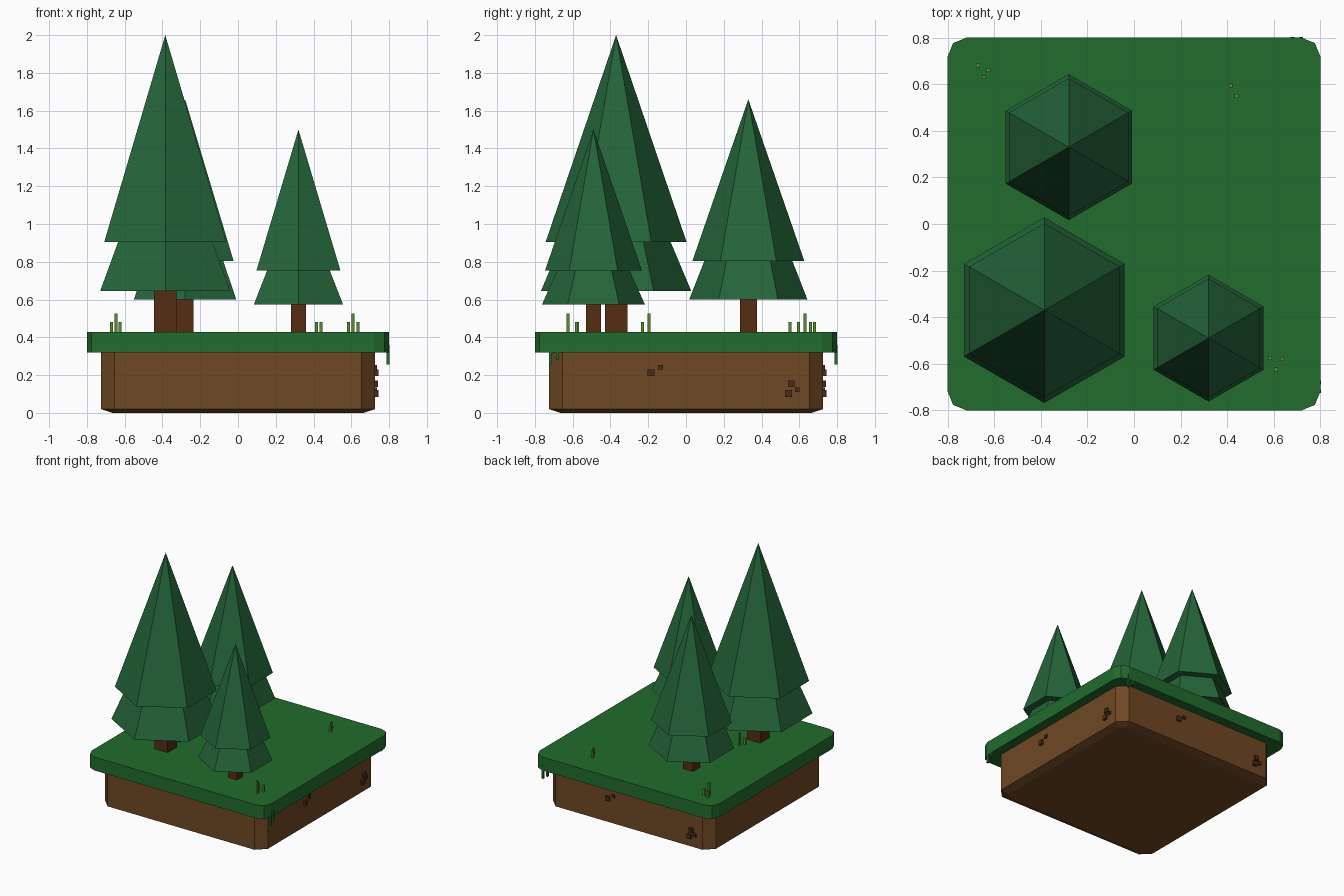
import bpy, bmesh, math

if "Cube" in bpy.data.objects:
    bpy.data.objects.remove(bpy.data.objects["Cube"])


def material(name, rgb):
    m = bpy.data.materials.new(name)
    m.diffuse_color = (*rgb, 1)
    m.use_nodes = True
    m.node_tree.nodes["Principled BSDF"].inputs["Base Color"].default_value = m.diffuse_color
    return m


GRASS = material("grass green", (0.016, 0.15, 0.026))
PINE = material("pine green", (0.018, 0.13, 0.042))
BARK = material("bark", (0.09, 0.025, 0.007))
DIRT = material("dirt", (0.16, 0.065, 0.017))
STONE = material("dark dirt", (0.07, 0.025, 0.008))
BLADE = material("blade green", (0.09, 0.28, 0.025))


def finish(bm, name, mat):
    bmesh.ops.recalc_face_normals(bm, faces=bm.faces)
    me = bpy.data.meshes.new(name)
    bm.to_mesh(me)
    bm.free()
    me.materials.append(mat)
    ob = bpy.data.objects.new(name, me)
    bpy.context.collection.objects.link(ob)
    return ob


def add_box(bm, center, size):
    verts = bmesh.ops.create_cube(bm, size=1)["verts"]
    bmesh.ops.scale(bm, vec=size, verts=verts)
    bmesh.ops.translate(bm, vec=center, verts=verts)


def boxes(name, items, mat):
    bm = bmesh.new()
    for center, size in items:
        add_box(bm, center, size)
    return finish(bm, name, mat)


def outline(half, cut, segments):
    """Square outline with rounded or chamfered corners."""
    pts = []
    for q in range(4):
        mid = math.radians(45 + 90 * q)
        cx = math.copysign(half - cut, math.cos(mid))
        cy = math.copysign(half - cut, math.sin(mid))
        for i in range(segments + 1):
            a = math.radians(90 * q + 90 * i / segments)
            pts.append((cx + cut * math.cos(a), cy + cut * math.sin(a)))
    return pts


def slab(name, layers, mat):
    """Stack of outlines (z, points), joined and capped."""
    bm = bmesh.new()
    rings = [[bm.verts.new((x, y, z)) for x, y in pts] for z, pts in layers]
    n = len(rings[0])
    for a, b in zip(rings, rings[1:]):
        for i in range(n):
            j = (i + 1) % n
            bm.faces.new((a[i], a[j], b[j], b[i]))
    bm.faces.new(rings[0])
    bm.faces.new(rings[-1])
    return finish(bm, name, mat)


# Ground block and turf
slab("dirt_block", [(0, outline(0.665, 0.03, 1)), (0.02, outline(0.725, 0.07, 1)),
                    (0.33, outline(0.725, 0.07, 1))], DIRT)
slab("grass_slab", [(0.32, outline(0.8, 0.08, 2)), (0.428, outline(0.8, 0.08, 2))], GRASS)


# Trees: two six-sided cones over a square trunk
def tree(label, x, y, trunk, tiers):
    low = tiers[0][1]
    boxes(label + "_trunk", [((x, y, (0.42 + low + 0.01) / 2),
                              (trunk, trunk, low + 0.01 - 0.42))], BARK)
    for k, (r, base, tip) in enumerate(tiers):
        bm = bmesh.new()
        ring = []
        for i in range(6):
            a = math.radians(90 + 60 * i)
            ring.append(bm.verts.new((x + r * math.cos(a), y + r * math.sin(a), base)))
        apex = bm.verts.new((x, y, tip))
        bm.faces.new(ring)
        for i in range(6):
            bm.faces.new((ring[i], ring[(i + 1) % 6], apex))
        finish(bm, f"{label}_{('lower', 'upper')[k]}_foliage", PINE)


tree("large_tree", -0.385, -0.37, 0.12, [(0.398, 0.645, 1.59), (0.373, 0.905, 2.0)])
tree("medium_tree", -0.28, 0.33, 0.09, [(0.313, 0.60, 1.40), (0.296, 0.805, 1.66)])
tree("small_tree", 0.32, -0.49, 0.08, [(0.272, 0.575, 1.18), (0.256, 0.755, 1.5)])

# Grass tufts: x, y, top height of each blade
tufts = {
    "back_left": [(-0.67, 0.68, 0.48), (-0.645, 0.63, 0.525), (-0.625, 0.66, 0.48)],
    "back_right": [(0.415, 0.595, 0.48), (0.44, 0.55, 0.48)],
    "front_right": [(0.585, -0.575, 0.48), (0.61, -0.625, 0.525), (0.635, -0.58, 0.48)],
    "under_tree": [(-0.34, -0.195, 0.525), (-0.365, -0.23, 0.48)],
}
for label, blades in tufts.items():
    boxes(label + "_tuft", [((x, y, (0.42 + top) / 2), (0.016, 0.016, top - 0.42))
                            for x, y, top in blades], BLADE)

# Side details, repeated on the right and back faces by a quarter turn
stones = [(-0.185, 0.212, 0.035), (-0.135, 0.242, 0.024), (0.543, 0.103, 0.036),
          (0.557, 0.155, 0.034), (0.59, 0.122, 0.024)]
hanging = [(-0.718, 0.255), (-0.68, 0.282)]
for k, side in enumerate(("right", "back")):
    parts = [
        boxes(side + "_dirt_clods", [((0.725, y, z), (s, s, s)) for y, z, s in stones], STONE),
        boxes(side + "_hanging_grass", [((0.794, y, (z + 0.36) / 2), (0.016, 0.016, 0.36 - z))
                                        for y, z in hanging], GRASS),
    ]
    for ob in parts:
        ob.rotation_euler.z = math.radians(90 * k)
